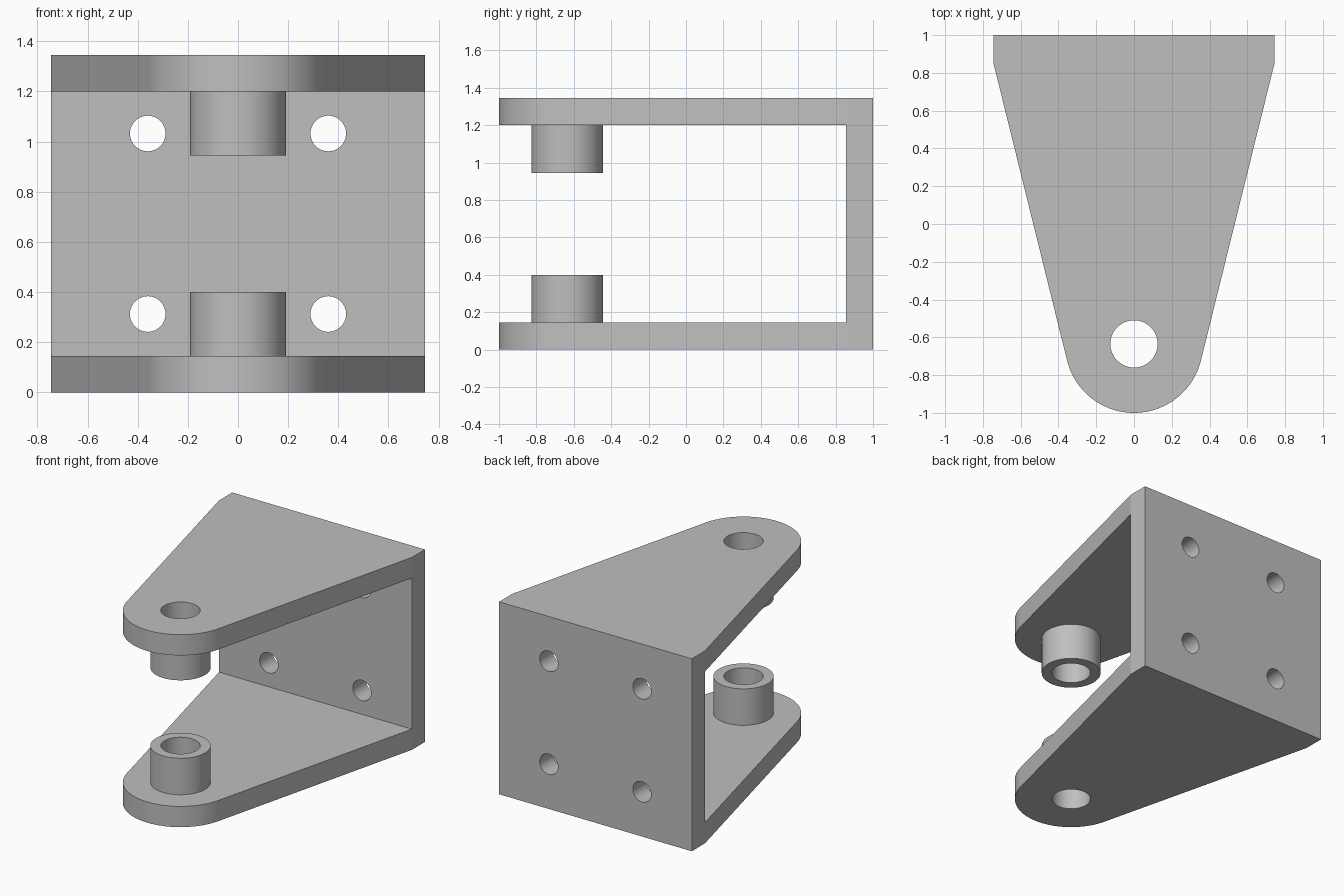
import bpy, bmesh, math
from mathutils import Matrix, Vector

cube = bpy.data.objects.get("Cube")
if cube:
    bpy.data.objects.remove(cube, do_unlink=True)

# Main dimensions
HALF_W, HEIGHT, WALL = 0.745, 1.345, 0.145
BACK_Y = 1 - WALL                 # inner face of the back plate
NOSE_R = 0.365                    # rounded front of each arm
PIN_Y = NOSE_R - 1                # axis of the bosses
BOSS_R, BORE_R, BOSS_LEN = 0.191, 0.125, 0.255
BOLT_X, BOLT_Z, BOLT_R = 0.36, 0.36, 0.071
MID_Z = HEIGHT / 2

grey = bpy.data.materials.new("satin grey")
grey.use_nodes = True
grey.diffuse_color = (0.52, 0.52, 0.52, 1)
grey.node_tree.nodes["Principled BSDF"].inputs["Base Color"].default_value = grey.diffuse_color


def finish(name, bm):
    mesh = bpy.data.meshes.new(name)
    bmesh.ops.recalc_face_normals(bm, faces=bm.faces)
    bm.to_mesh(mesh)
    bm.free()
    mesh.materials.append(grey)
    obj = bpy.data.objects.new(name, mesh)
    bpy.context.collection.objects.link(obj)
    return obj


def prism(name, outline, height):
    bm = bmesh.new()
    face = bm.faces.new([bm.verts.new((x, y, 0)) for x, y in outline])
    ext = bmesh.ops.extrude_face_region(bm, geom=[face])
    top = [v for v in ext["geom"] if isinstance(v, bmesh.types.BMVert)]
    bmesh.ops.translate(bm, verts=top, vec=(0, 0, height))
    return finish(name, bm)


def box(name, low, high):
    low, high = Vector(low), Vector(high)
    bm = bmesh.new()
    bmesh.ops.create_cube(bm, size=1, matrix=Matrix.Translation((low + high) / 2)
                          @ Matrix.Diagonal((high - low).to_4d()))
    return finish(name, bm)


def cylinder(name, centre, radius, depth, along_y=False):
    turn = Matrix.Rotation(math.pi / 2 if along_y else 0, 4, "X")
    bm = bmesh.new()
    bmesh.ops.create_cone(bm, cap_ends=True, segments=64, radius1=radius, radius2=radius,
                          depth=depth, matrix=Matrix.Translation(centre) @ turn)
    return finish(name, bm)


def combine(target, tool, operation):
    """Apply a boolean and discard the tool object."""
    tool.hide_render = True
    mod = target.modifiers.new(operation, "BOOLEAN")
    mod.operation, mod.solver, mod.object = operation, "EXACT", tool
    bpy.context.view_layer.objects.active = target
    bpy.ops.object.modifier_apply(modifier=mod.name)
    bpy.data.objects.remove(tool, do_unlink=True)


# Tapered outline: straight back, sides tangent to the round nose
dx, dy = HALF_W, BACK_Y - PIN_Y
tangent = math.atan2(dy, dx) - math.acos(NOSE_R / math.hypot(dx, dy))
STEPS = 48
sweep = math.pi + 2 * tangent
nose = [(NOSE_R * math.cos(a), PIN_Y + NOSE_R * math.sin(a))
        for a in (math.pi - tangent + sweep * i / STEPS for i in range(STEPS + 1))]
outline = [(HALF_W, BACK_Y), (HALF_W, 1), (-HALF_W, 1), (-HALF_W, BACK_Y)] + nose
bracket = prism("clevis_bracket", outline, HEIGHT)

# Open the space between the two arms
combine(bracket, box("arm_gap", (-1, -2, WALL), (1, BACK_Y, HEIGHT - WALL)), "DIFFERENCE")

# Facing bosses, sunk slightly into the arms
SINK = 0.05
for side in (-1, 1):
    z = MID_Z + side * (MID_Z - WALL - (BOSS_LEN - SINK) / 2)
    combine(bracket, cylinder("boss", (0, PIN_Y, z), BOSS_R, BOSS_LEN + SINK), "UNION")

# Pin bore through both arms and bosses
combine(bracket, cylinder("pin_bore", (0, PIN_Y, MID_Z), BORE_R, 2), "DIFFERENCE")

# Four bolt holes in the back plate
for sx in (-1, 1):
    for sz in (-1, 1):
        hole = cylinder("bolt_hole", (sx * BOLT_X, 1, MID_Z + sz * BOLT_Z), BOLT_R, 0.5, True)
        combine(bracket, hole, "DIFFERENCE")

# Smooth the round walls, keep the machined edges sharp
bpy.ops.object.select_all(action="DESELECT")
bracket.select_set(True)
bpy.context.view_layer.objects.active = bracket
bpy.ops.object.shade_smooth_by_angle(angle=math.radians(12))
